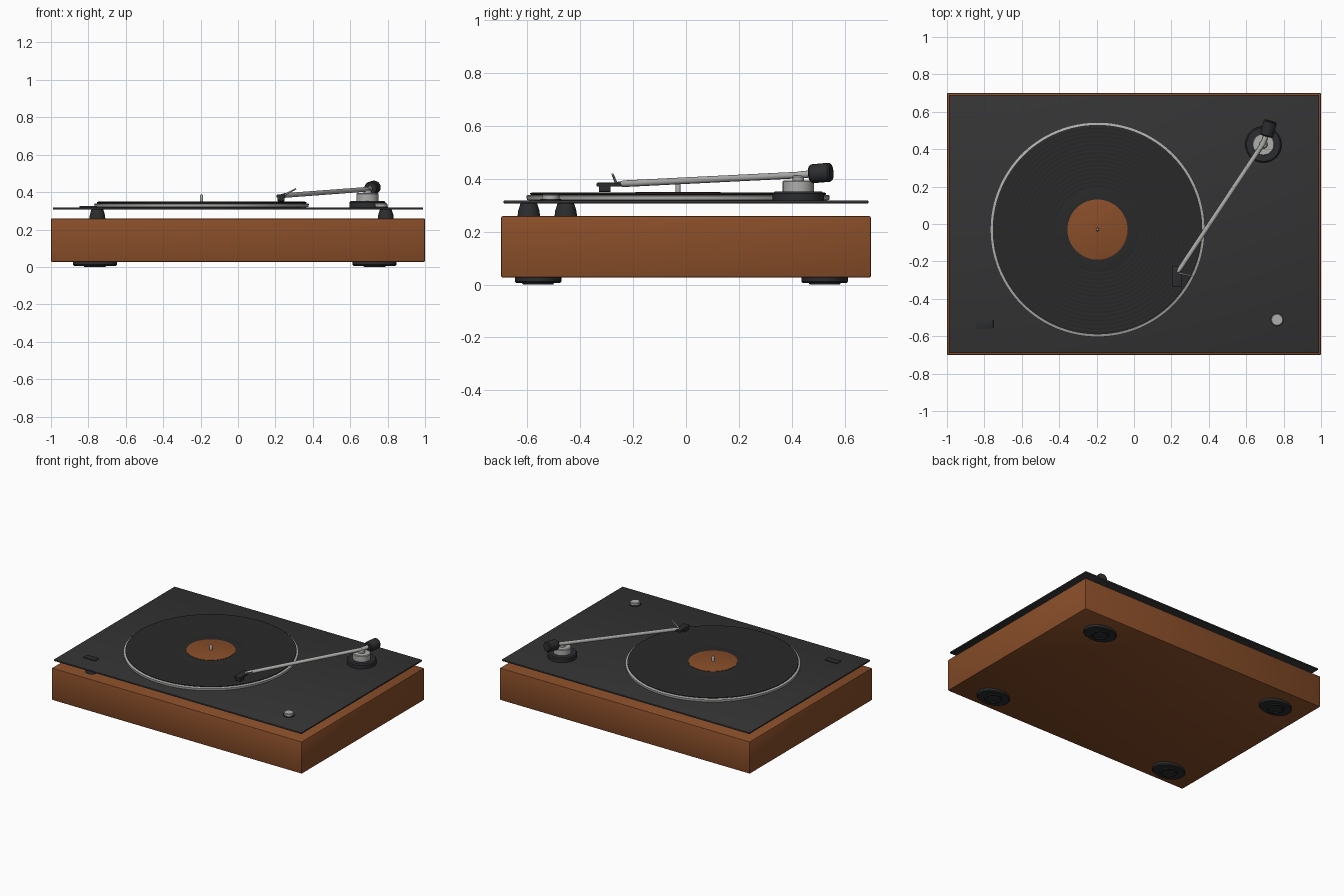
import bpy, bmesh, math
from mathutils import Vector

if "Cube" in bpy.data.objects:
    bpy.data.objects.remove(bpy.data.objects["Cube"])


def material(name, rgb):
    m = bpy.data.materials.new(name)
    m.diffuse_color = (*rgb, 1)
    m.use_nodes = True
    m.node_tree.nodes["Principled BSDF"].inputs["Base Color"].default_value = m.diffuse_color
    return m


WOOD = material("brown wood", (0.25, 0.075, 0.022))
PLATE = material("charcoal plate", (0.034, 0.034, 0.035))
VINYL = material("black vinyl", (0.022, 0.022, 0.022))
RUBBER = material("black rubber", (0.025, 0.026, 0.028))
METAL = material("silver metal", (0.42, 0.42, 0.41))


def finish(name, bm, mat, loc=(0, 0, 0), smooth=True):
    bmesh.ops.recalc_face_normals(bm, faces=bm.faces)
    me = bpy.data.meshes.new(name)
    bm.to_mesh(me)
    bm.free()
    me.materials.append(mat)
    ob = bpy.data.objects.new(name, me)
    ob.location = loc
    bpy.context.collection.objects.link(ob)
    if smooth:
        bpy.ops.object.select_all(action='DESELECT')
        ob.select_set(True)
        bpy.context.view_layer.objects.active = ob
        bpy.ops.object.shade_smooth_by_angle(angle=math.radians(35))
    return ob


def box(name, lo, hi, mat, bevel=0.0):
    bm = bmesh.new()
    bmesh.ops.create_cube(bm, size=1)
    lo, hi = Vector(lo), Vector(hi)
    bmesh.ops.scale(bm, vec=hi - lo, verts=bm.verts)
    if bevel:
        bmesh.ops.bevel(bm, geom=bm.edges[:], offset=bevel, segments=2,
                        profile=0.5, affect='EDGES')
    return finish(name, bm, mat, (lo + hi) / 2)


def lathe(name, profile, mat, loc=(0, 0, 0), n=48, scale=(1, 1)):
    """Turn (radius, z) points around z; the ends are capped."""
    bm = bmesh.new()
    rings = [[bm.verts.new((r * scale[0] * math.cos(2 * math.pi * i / n),
                            r * scale[1] * math.sin(2 * math.pi * i / n), z))
              for i in range(n)] for r, z in profile]
    for a, b in zip(rings, rings[1:]):
        for i in range(n):
            j = (i + 1) % n
            bm.faces.new((a[i], a[j], b[j], b[i]))
    bm.faces.new(rings[0])
    bm.faces.new(rings[-1])
    return finish(name, bm, mat, loc)


def rod(name, a, b, profile, mat, n=24):
    """Turned part running from a to b; profile is (radius, fraction of length)."""
    a, b = Vector(a), Vector(b)
    length = (b - a).length
    ob = lathe(name, [(r, t * length) for r, t in profile], mat, a, n)
    ob.rotation_mode = 'QUATERNION'
    ob.rotation_quaternion = (b - a).to_track_quat('Z', 'Y')
    return ob


# Plinth and floating top plate
box("plinth", (-1, -0.7, 0.027), (1, 0.7, 0.259), WOOD, 0.006)
box("top_plate", (-0.99, -0.69, 0.308), (0.99, 0.69, 0.319), PLATE, 0.002)

# Supports between plinth and plate
for i, (x, y) in enumerate([(-0.752, -0.595), (0.79, -0.455)]):
    lathe(f"plate_support_{i + 1}", [(0.043, 0.257), (0.04, 0.28), (0.031, 0.309)],
          RUBBER, (x, y, 0), 32)

# Feet: oval pad with a raised round centre
for i, (x, y) in enumerate([(0.73, 0.525), (-0.765, 0.525), (0.73, -0.56), (-0.765, -0.56)]):
    lathe(f"foot_pad_{i + 1}", [(0.95, 0.006), (1, 0.012), (1, 0.03)], RUBBER,
          (x, y, 0), 40, (0.118, 0.088))
    lathe(f"foot_centre_{i + 1}", [(0.045, 0.006), (0.047, 0), (0.057, 0), (0.062, 0.008)],
          RUBBER, (x, y, 0), 32)

# Platter, record with grooves, label and spindle
cx, cy = -0.195, -0.03
lathe("platter", [(0.55, 0.318), (0.572, 0.32), (0.574, 0.336), (0.568, 0.34)],
      METAL, (cx, cy, 0), 128)
grooves = [(0.55, 0.338), (0.56, 0.341), (0.56, 0.346), (0.552, 0.349)]
r = 0.54
while r > 0.21:
    grooves += [(r, 0.349), (r - 0.004, 0.3478), (r - 0.008, 0.349)]
    r -= 0.022
grooves += [(0.16, 0.348)]
lathe("record", grooves, VINYL, (cx, cy, 0), 128)
lathe("record_label", [(0.161, 0.346), (0.161, 0.35), (0.158, 0.351)], WOOD, (cx, cy, 0), 64)
lathe("spindle", [(0.009, 0.35), (0.009, 0.38), (0.005, 0.388)], METAL, (cx, cy, 0), 20)

# Tonearm base
bx, by = 0.692, 0.425
lathe("arm_base", [(0.097, 0.318), (0.097, 0.345), (0.09, 0.352)], RUBBER, (bx, by, 0), 48)
lathe("arm_pivot", [(0.059, 0.351), (0.059, 0.39), (0.055, 0.395)], METAL, (bx, by, 0), 48)
lathe("arm_post", [(0.022, 0.394), (0.022, 0.408), (0.016, 0.414)], METAL, (bx, by, 0), 24)

# Tonearm, slightly bent at the pivot, with counterweight
elbow = (0.69, 0.43, 0.415)
rod("tonearm", (0.235, -0.255, 0.381), elbow,
    [(0.009, 0), (0.0125, 0.03), (0.0125, 1)], METAL)
rod("arm_tail", elbow, (0.712, 0.49, 0.421), [(0.0135, -0.1), (0.0135, 1)], METAL)
rod("counterweight", (0.708, 0.47, 0.419), (0.73, 0.55, 0.426),
    [(0.031, 0), (0.036, 0.08), (0.036, 0.92), (0.031, 1)], RUBBER, 40)

# Headshell, cartridge and finger lift
box("headshell", (0.205, -0.338, 0.371), (0.254, -0.225, 0.386), RUBBER, 0.003)
box("cartridge", (0.21, -0.33, 0.351), (0.249, -0.285, 0.373), RUBBER, 0.003)
rod("finger_lift", (0.245, -0.264, 0.384), (0.31, -0.278, 0.418),
    [(0.005, 0), (0.004, 1)], METAL, 12)

# Controls on the plate
lathe("knob_collar", [(0.038, 0.318), (0.038, 0.324)], RUBBER, (0.765, -0.512, 0), 40)
lathe("knob", [(0.033, 0.322), (0.033, 0.337), (0.029, 0.341)], METAL, (0.765, -0.512, 0), 40)
box("power_button", (-0.848, -0.558, 0.317), (-0.752, -0.512, 0.325), RUBBER, 0.002)
